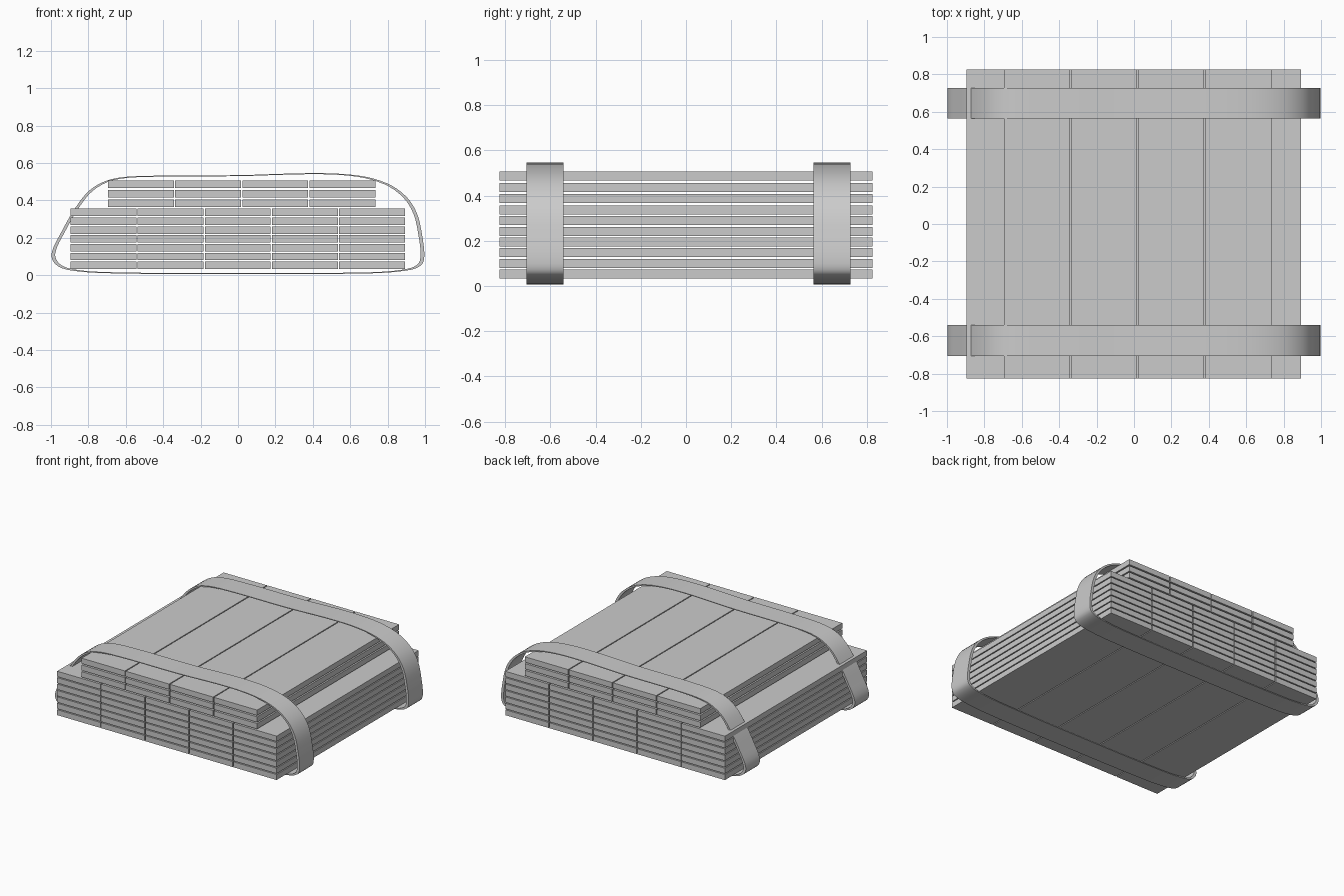
import bpy, bmesh
from mathutils import Vector

cube = bpy.data.objects.get("Cube")
if cube:
    bpy.data.objects.remove(cube, do_unlink=True)

GREY = (0.6, 0.6, 0.6, 1)
mat = bpy.data.materials.new("plain grey")
mat.use_nodes = True
mat.diffuse_color = GREY
mat.node_tree.nodes["Principled BSDF"].inputs["Base Color"].default_value = GREY


def add_object(name, bm):
    bmesh.ops.recalc_face_normals(bm, faces=bm.faces)
    mesh = bpy.data.meshes.new(name)
    bm.to_mesh(mesh)
    bm.free()
    mesh.materials.append(mat)
    obj = bpy.data.objects.new(name, mesh)
    bpy.context.collection.objects.link(obj)
    return obj


# Planks: a wide lower stack and a narrower upper stack
PITCH, WIDTH, LENGTH, THICK = 0.359, 0.352, 1.652, 0.04


def plank_stack(name, left, columns, bottom, layers, step):
    for layer in range(layers):
        for col in range(columns):
            bm = bmesh.new()
            bmesh.ops.create_cube(bm, size=1)
            bmesh.ops.scale(bm, vec=(WIDTH, LENGTH, THICK), verts=bm.verts)
            plank = add_object(f"{name}_plank_{layer + 1}_{col + 1}", bm)
            plank.location = (left + WIDTH / 2 + col * PITCH, 0,
                              bottom + THICK / 2 + layer * step)


plank_stack("lower", -0.895, 5, 0.033, 7, 0.0472)
plank_stack("upper", -0.695, 4, 0.366, 3, 0.0497)

# Strap outline in x and z, going round the bundle
OUTLINE = [(-0.9, 0.027), (-0.7, 0.011), (0, 0.006), (0.7, 0.01), (0.9, 0.025),
           (0.978, 0.052), (0.996, 0.1), (0.985, 0.21), (0.957, 0.33),
           (0.9, 0.42), (0.8, 0.49), (0.65, 0.532), (0.42, 0.546), (0, 0.535),
           (-0.5, 0.531), (-0.68, 0.513), (-0.79, 0.457), (-0.87, 0.36),
           (-0.945, 0.23), (-0.997, 0.115), (-0.975, 0.058)]


def smooth_loop(points, steps):
    pts = [Vector(p) for p in points]
    result = []
    for i in range(len(pts)):
        a, b, c, d = (pts[(i + k) % len(pts)] for k in (-1, 0, 1, 2))
        # Tangents limited by the local segment length
        span = (c - b).length
        t1 = (c - a).normalized() * span
        t2 = (d - b).normalized() * span
        for s in range(steps):
            t = s / steps
            u = 1 - t
            result.append(b * (u * u * (1 + 2 * t)) + t1 * (t * u * u)
                          + c * (t * t * (1 + 2 * u)) - t2 * (t * t * u))
    return result


def strap(name, y_front, y_back):
    bm = bmesh.new()
    centre = Vector((0, 0.275))
    outer = smooth_loop(OUTLINE, 4)
    inner = [centre + (p - centre) * 0.98 for p in outer]
    rings = [[bm.verts.new((p.x, y, p.y)) for p in loop]
             for loop, y in ((outer, y_front), (outer, y_back),
                             (inner, y_back), (inner, y_front))]
    n = len(outer)
    for r in range(4):
        a, b = rings[r], rings[(r + 1) % 4]
        for i in range(n):
            j = (i + 1) % n
            bm.faces.new((a[i], a[j], b[j], b[i]))
    obj = add_object(name, bm)
    bpy.ops.object.select_all(action='DESELECT')
    obj.select_set(True)
    bpy.context.view_layer.objects.active = obj
    bpy.ops.object.shade_smooth_by_angle()


strap("front_strap", -0.706, -0.541)
strap("back_strap", 0.563, 0.728)
